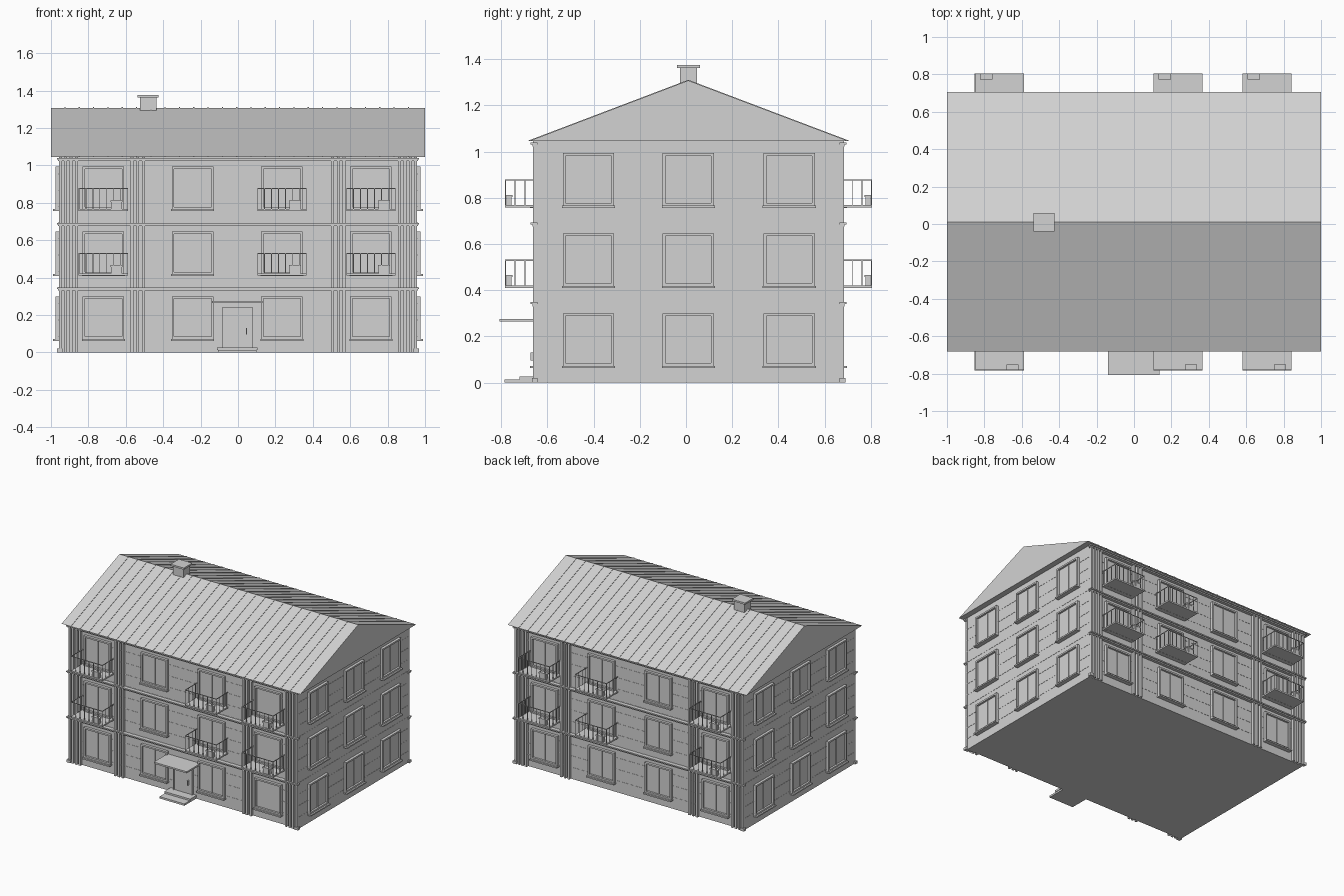
import bpy, bmesh

if "Cube" in bpy.data.objects:
    bpy.data.objects.remove(bpy.data.objects["Cube"])

# One flat grey for the whole model
grey = bpy.data.materials.new("light_grey")
grey.diffuse_color = (0.65, 0.65, 0.65, 1)
grey.use_nodes = True
grey.node_tree.nodes["Principled BSDF"].inputs["Base Color"].default_value = grey.diffuse_color

X0, X1, Y0, Y1 = -0.957, 0.957, -0.643, 0.665   # wall planes
EAVE, RIDGE, YR = 1.045, 1.308, 0.01
STOREY = 0.347


def finish(name, bm):
    bmesh.ops.recalc_face_normals(bm, faces=bm.faces)
    me = bpy.data.meshes.new(name)
    bm.to_mesh(me)
    bm.free()
    me.materials.append(grey)
    ob = bpy.data.objects.new(name, me)
    bpy.context.collection.objects.link(ob)
    return ob


def box(bm, x0, x1, y0, y1, z0, z1):
    vs = bmesh.ops.create_cube(bm, size=1)["verts"]
    for v in vs:
        v.co.x = x0 if v.co.x < 0 else x1
        v.co.y = y0 if v.co.y < 0 else y1
        v.co.z = z0 if v.co.z < 0 else z1


def wall_box(bm, side, u0, u1, d0, d1, z0, z1):
    """Box on a wall: u runs along the wall, d is the distance out from it."""
    if side == "front":
        box(bm, u0, u1, Y0 - d1, Y0 - d0, z0, z1)
    elif side == "back":
        box(bm, u0, u1, Y1 + d0, Y1 + d1, z0, z1)
    elif side == "right":
        box(bm, X1 + d0, X1 + d1, u0, u1, z0, z1)
    else:
        box(bm, X0 - d1, X0 - d0, u0, u1, z0, z1)


def extrude_x(bm, pts, x0, x1):
    """Solid from a (y, z) outline running along x."""
    f = bm.faces.new([bm.verts.new((x0, y, z)) for y, z in pts])
    r = bmesh.ops.extrude_face_region(bm, geom=[f])
    for v in r["geom"]:
        if isinstance(v, bmesh.types.BMVert):
            v.co.x = x1


# Wall block
bm = bmesh.new()
box(bm, X0, X1, Y0, Y1, 0, EAVE)
finish("walls", bm)

# Fine horizontal siding joints
bm = bmesh.new()
for i in range(1, 12):
    z, e = i * STOREY / 4, 0.0015
    box(bm, X0 - e, X1 + e, Y0 - e, Y1 + e, z - 0.002, z + 0.002)
finish("siding_joints", bm)

# Gable roof and its fine standing seams
bm = bmesh.new()
extrude_x(bm, [(-0.682, EAVE), (0.705, EAVE), (YR, RIDGE)], -1, 1)
finish("roof", bm)
bm = bmesh.new()
for i in range(25):
    x, h = -0.925 + i * 0.0765, 0.003
    extrude_x(bm, [(-0.682, EAVE), (0.705, EAVE), (0.705, EAVE + h),
                   (YR, RIDGE + h), (-0.682, EAVE + h)], x - 0.003, x + 0.003)
finish("roof_seams", bm)

# Chimney with cap
bm = bmesh.new()
box(bm, -0.525, -0.437, -0.027, 0.048, 1.25, 1.362)
box(bm, -0.537, -0.426, -0.04, 0.06, 1.362, 1.375)
finish("chimney", bm)

# Storey bands and vertical slats on the long sides
bm = bmesh.new()
slats = bmesh.new()
for side in ("front", "back"):
    for top in (0.348, 0.693, 1.04):
        wall_box(bm, side, -0.968, 0.968, 0, 0.03, top - 0.009, top)
        wall_box(bm, side, -0.963, 0.963, 0, 0.022, top - 0.018, top - 0.009)
    for s in (-1, 1):
        for u in (0.95, 0.922, 0.894, 0.864, 0.568, 0.536, 0.506):
            wall_box(slats, side, s * u - 0.008, s * u + 0.008, 0, 0.02, 0, EAVE)
        wall_box(slats, side, s * 0.953 - 0.016, s * 0.953 + 0.016, 0, 0.025, 0, 0.02)
finish("storey_bands", bm)
finish("vertical_slats", slats)

# Windows: frame, centre bar, pane and sill
LONG = [-0.72, -0.242, 0.235, 0.711]
SHORT = [-0.422, 0.01, 0.447]
frames, panes, sills = bmesh.new(), bmesh.new(), bmesh.new()
for side, cols in (("front", LONG), ("back", LONG), ("right", SHORT), ("left", SHORT)):
    for c in cols:
        for row in range(3):
            a, b, w, t = row * STOREY + 0.072, row * STOREY + 0.299, 0.111, 0.012
            wall_box(frames, side, c - w, c - w + t, 0, 0.02, a, b)
            wall_box(frames, side, c + w - t, c + w, 0, 0.02, a, b)
            wall_box(frames, side, c - w + t, c + w - t, 0, 0.02, b - t, b)
            wall_box(frames, side, c - w + t, c + w - t, 0, 0.02, a, a + t)
            wall_box(frames, side, c - 0.004, c + 0.004, 0, 0.01, a + t, b - t)
            wall_box(panes, side, c - w + t, c + w - t, 0, 0.005, a + t, b - t)
            wall_box(sills, side, c - w - 0.004, c + w + 0.004, 0, 0.032, a - 0.01, a)
finish("window_frames", frames)
finish("window_panes", panes)
finish("window_sills", sills)

# Balconies: slab, railing and planter
slabs, rails, pots = bmesh.new(), bmesh.new(), bmesh.new()
D, W, R = 0.14, 0.132, 0.002
for side, s in (("front", 1), ("back", -1)):
    for c in (LONG[0], LONG[2], LONG[3]):
        for row in (1, 2):
            z = row * STOREY + 0.063
            top = z + 0.122
            wall_box(slabs, side, c - W, c + W, 0, D, z, z + 0.011)
            # top rails
            wall_box(rails, side, c - W, c + W, D - 2 * R, D, top - 0.005, top)
            for e in (c - W, c + W - 2 * R):
                wall_box(rails, side, e, e + 2 * R, 0, D, top - 0.005, top)
                for d in (0.012, 0.053, 0.095):
                    wall_box(rails, side, e, e + 2 * R, d, d + 2 * R, z, top)
            # front bars
            for i in range(8):
                u = c - W + R + i * (2 * W - 2 * R) / 7
                wall_box(rails, side, u - R, u + R, D - 2 * R, D, z, top)
            # planter with rim
            p = c + s * 0.07
            wall_box(pots, side, p - 0.029, p + 0.029, D - 0.028, D - 0.006, z + 0.011, z + 0.05)
            wall_box(pots, side, p - 0.033, p + 0.033, D - 0.032, D - 0.004, z + 0.046, z + 0.056)
finish("balcony_slabs", slabs)
finish("balcony_railings", rails)
finish("planters", pots)

# Entrance: door, handle, canopy and steps
bm = bmesh.new()
wall_box(bm, "front", -0.082, 0.078, 0, 0.012, 0.02, 0.243)
for u in (-0.082, 0.07):
    wall_box(bm, "front", u, u + 0.008, 0, 0.018, 0.02, 0.243)
wall_box(bm, "front", -0.082, 0.078, 0, 0.018, 0.235, 0.243)
finish("door", bm)
bm = bmesh.new()
wall_box(bm, "front", 0.043, 0.049, 0.01, 0.03, 0.095, 0.13)
finish("door_handle", bm)
bm = bmesh.new()
wall_box(bm, "front", -0.14, 0.136, 0, 0.165, 0.264, 0.276)
finish("canopy", bm)
bm = bmesh.new()
wall_box(bm, "front", -0.108, 0.1, 0, 0.142, 0, 0.014)
wall_box(bm, "front", -0.113, 0.104, 0, 0.078, 0.012, 0.027)
finish("entrance_steps", bm)
